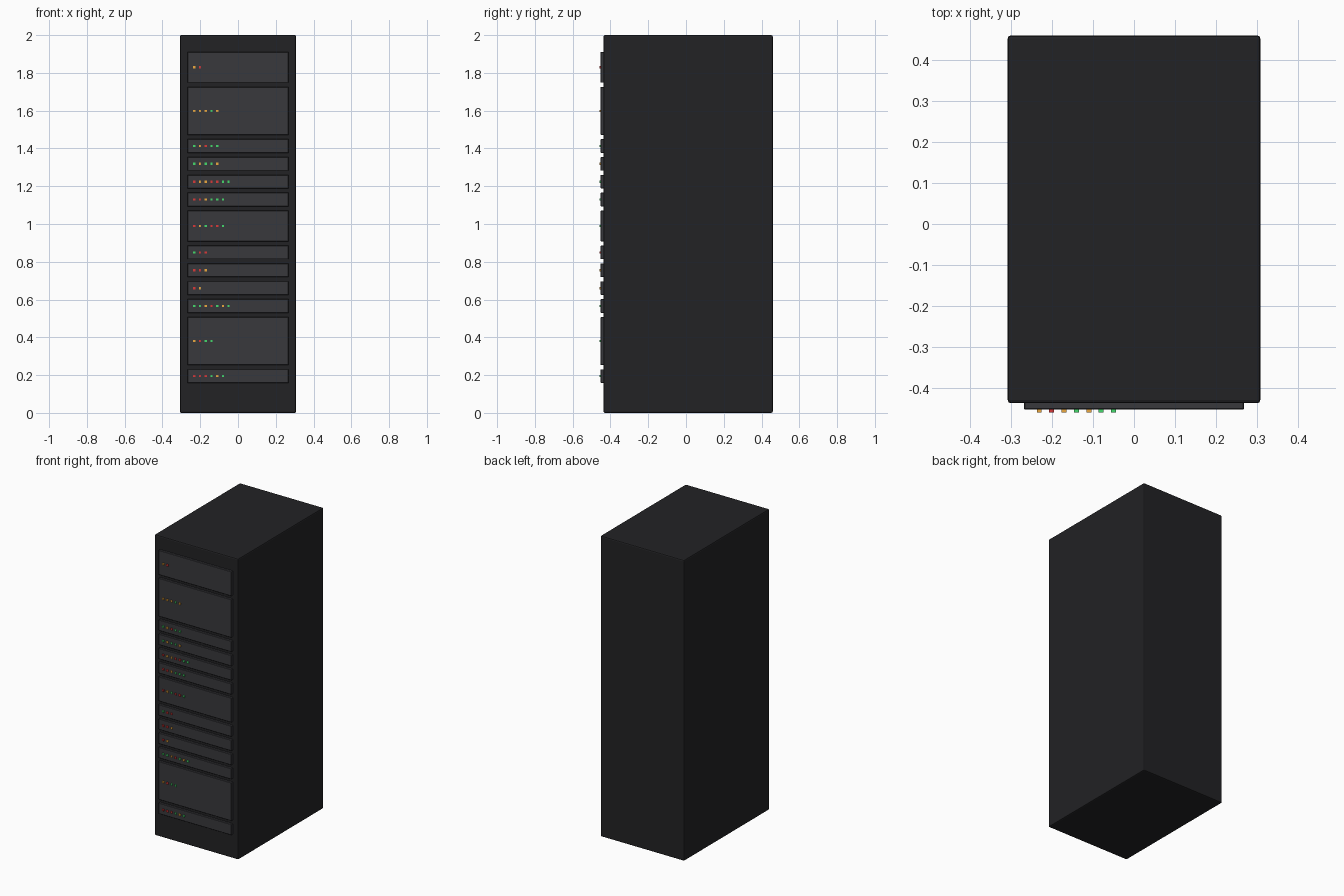
import bpy

if "Cube" in bpy.data.objects:
    bpy.data.objects.remove(bpy.data.objects["Cube"])


def material(name, rgb):
    m = bpy.data.materials.new(name)
    m.diffuse_color = (*rgb, 1)
    m.use_nodes = True
    m.node_tree.nodes["Principled BSDF"].inputs["Base Color"].default_value = m.diffuse_color
    return m


BLACK = material("cabinet_black", (0.016, 0.016, 0.018))
GREY = material("panel_grey", (0.04, 0.04, 0.045))
LED = {
    "r": material("led_red", (0.7, 0.04, 0.04)),
    "o": material("led_amber", (0.85, 0.4, 0.05)),
    "g": material("led_green", (0.06, 0.7, 0.15)),
}


def box(name, lo, hi, mat, bevel=0.0, segments=1):
    bpy.ops.mesh.primitive_cube_add(
        size=1, location=[(a + b) / 2 for a, b in zip(lo, hi)])
    ob = bpy.context.object
    ob.name = name
    ob.scale = [b - a for a, b in zip(lo, hi)]
    bpy.ops.object.transform_apply(location=False, rotation=False, scale=True)
    ob.data.materials.append(mat)
    if bevel:
        mod = ob.modifiers.new("bevel", "BEVEL")
        mod.width = bevel
        mod.segments = segments
    return ob


# Cabinet body
FRONT = -0.437
box("cabinet", (-0.308, FRONT, 0), (0.308, 0.46, 2), BLACK, 0.008, 2)

# Rack units from bottom to top: height in units, status light colours
UNITS = [
    (1, "rrrgog"), (3, "orgg"), (1, "ggorgog"), (1, "ro"), (1, "rro"),
    (1, "grr"), (2, "rogrrg"), (1, "rroggg"), (1, "roorrgg"), (1, "goggo"),
    (1, "gorgg"), (3, "ooogo"), (2, "or"),
]
z = 0.159
for i, (n, lights) in enumerate(UNITS, 1):
    height = 0.091 * n - 0.019
    # Face panel
    box(f"server_panel_{i}", (-0.268, -0.452, z),
        (0.268, FRONT + 0.005, z + height), GREY, 0.002)
    # Row of status lights
    zc = z + height / 2
    for k, colour in enumerate(lights):
        x = -0.231 + 0.0302 * k
        box(f"status_light_{i}_{k + 1}", (x - 0.006, -0.459, zc - 0.006),
            (x + 0.006, -0.449, zc + 0.006), LED[colour])
    z += 0.091 * n + 0.0035
